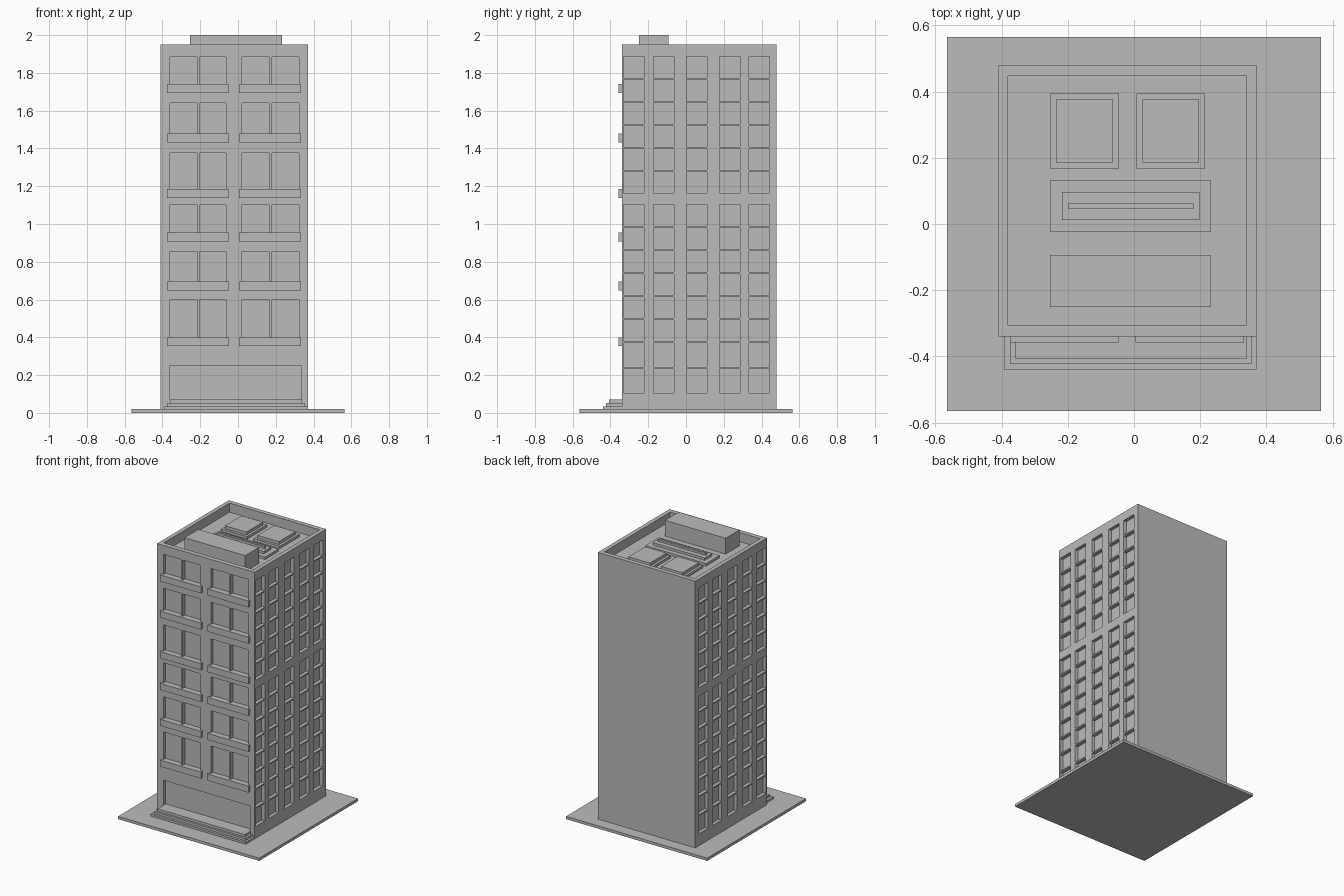
import bpy
import bmesh
from mathutils import Vector

cube = bpy.data.objects.get("Cube")
if cube:
    bpy.data.objects.remove(cube, do_unlink=True)

# One plain concrete colour
grey = bpy.data.materials.new("concrete grey")
grey.use_nodes = True
COLOUR = (0.5, 0.5, 0.5, 1)
grey.diffuse_color = COLOUR
grey.node_tree.nodes["Principled BSDF"].inputs["Base Color"].default_value = COLOUR


def boxes(name, spans):
    """One object made of boxes, each given as x, y and z ranges."""
    bm = bmesh.new()
    for xs, ys, zs in spans:
        lo, hi = Vector((xs[0], ys[0], zs[0])), Vector((xs[1], ys[1], zs[1]))
        verts = bmesh.ops.create_cube(bm, size=1)["verts"]
        bmesh.ops.scale(bm, vec=hi - lo, verts=verts)
        bmesh.ops.translate(bm, vec=(lo + hi) / 2, verts=verts)
    mesh = bpy.data.meshes.new(name)
    bm.to_mesh(mesh)
    bm.free()
    mesh.materials.append(grey)
    obj = bpy.data.objects.new(name, mesh)
    bpy.context.scene.collection.objects.link(obj)
    return obj


def carve(obj, spans):
    """Cut disjoint boxes out of an object."""
    cutter = boxes("cutter", spans)
    cutter.hide_render = True
    mod = obj.modifiers.new("carve", "BOOLEAN")
    mod.operation = "DIFFERENCE"
    mod.solver = "EXACT"
    mod.object = cutter
    graph = bpy.context.evaluated_depsgraph_get()
    mesh = bpy.data.meshes.new_from_object(obj.evaluated_get(graph))
    obj.modifiers.clear()
    obj.data = mesh
    bpy.data.objects.remove(cutter, do_unlink=True)


LEFT, RIGHT, FRONT, BACK = -0.41, 0.37, -0.34, 0.48
TOP, ROOF, DEPTH, OUT = 1.95, 1.885, 0.025, 0.05

# Ground slab and tower block
boxes("ground_slab", [((-0.565, 0.565), (-0.565, 0.565), (0, 0.02))])
tower = boxes("tower", [((LEFT, RIGHT), (FRONT, BACK), (0.02, TOP))])

# Roof well inside the parapet, and the entrance recess
cuts = [((-0.38, 0.34), (-0.305, 0.447), (ROOF, TOP + OUT)),
        ((-0.36, 0.335), (FRONT - OUT, FRONT + DEPTH), (0.07, 0.25))]

# Front windows in pairs, standing on projecting sills
front_columns = [(-0.36, -0.217), (-0.205, -0.063), (0.02, 0.165), (0.18, 0.322)]
floors = [(0.40, 0.60), (0.695, 0.855), (0.955, 1.10),
          (1.185, 1.375), (1.478, 1.64), (1.74, 1.885)]
sills = []
for bottom, top in floors:
    for column in front_columns:
        cuts.append((column, (FRONT - OUT, FRONT + DEPTH), (bottom, top)))
    for start in (-0.375, 0.005):
        sills.append(((start, start + 0.328), (FRONT - 0.018, FRONT),
                      (bottom - 0.047, bottom)))
boxes("window_sills", sills)

# Side windows on both flanks
side_columns = [-0.33, -0.172, 0.002, 0.177, 0.333]
rows = [(0.106, 0.233), (0.243, 0.37)]
rows += [(0.38 + 0.122 * i, 0.492 + 0.122 * i) for i in range(6)]
rows += [(1.164 + 0.122 * i, 1.276 + 0.122 * i) for i in range(6)]
for row in rows:
    for y in side_columns:
        column = (y, y + 0.108)
        cuts.append(((RIGHT - DEPTH, RIGHT + OUT), column, row))
        cuts.append(((LEFT - OUT, LEFT + DEPTH), column, row))
carve(tower, cuts)

# Entrance steps
boxes("step_lower", [((-0.393, 0.37), (-0.44, FRONT), (0.02, 0.035))])
boxes("step_middle", [((-0.375, 0.355), (-0.423, FRONT), (0.035, 0.052))])
boxes("step_upper", [((-0.358, 0.34), (-0.408, FRONT), (0.052, 0.07))])

# Rooftop housing
boxes("roof_housing", [((-0.253, 0.233), (-0.25, -0.093), (ROOF, 2.0))])

# Stepped roof vent
boxes("vent_base", [((-0.253, 0.233), (-0.023, 0.132), (ROOF, 1.903))])
boxes("vent_middle", [((-0.218, 0.198), (0.012, 0.097), (1.903, 1.921))])
boxes("vent_ridge", [((-0.2, 0.18), (0.046, 0.062), (1.921, 1.935))])

# Pair of roof hatches with raised lids
for side, x0, x1 in (("right", -0.253, -0.045), ("left", 0.008, 0.215)):
    boxes(side + "_hatch_base", [((x0, x1), (0.168, 0.394), (ROOF, 1.903))])
    boxes(side + "_hatch_lid", [((x0 + 0.018, x1 - 0.018), (0.186, 0.376),
                                 (1.903, 1.925))])
